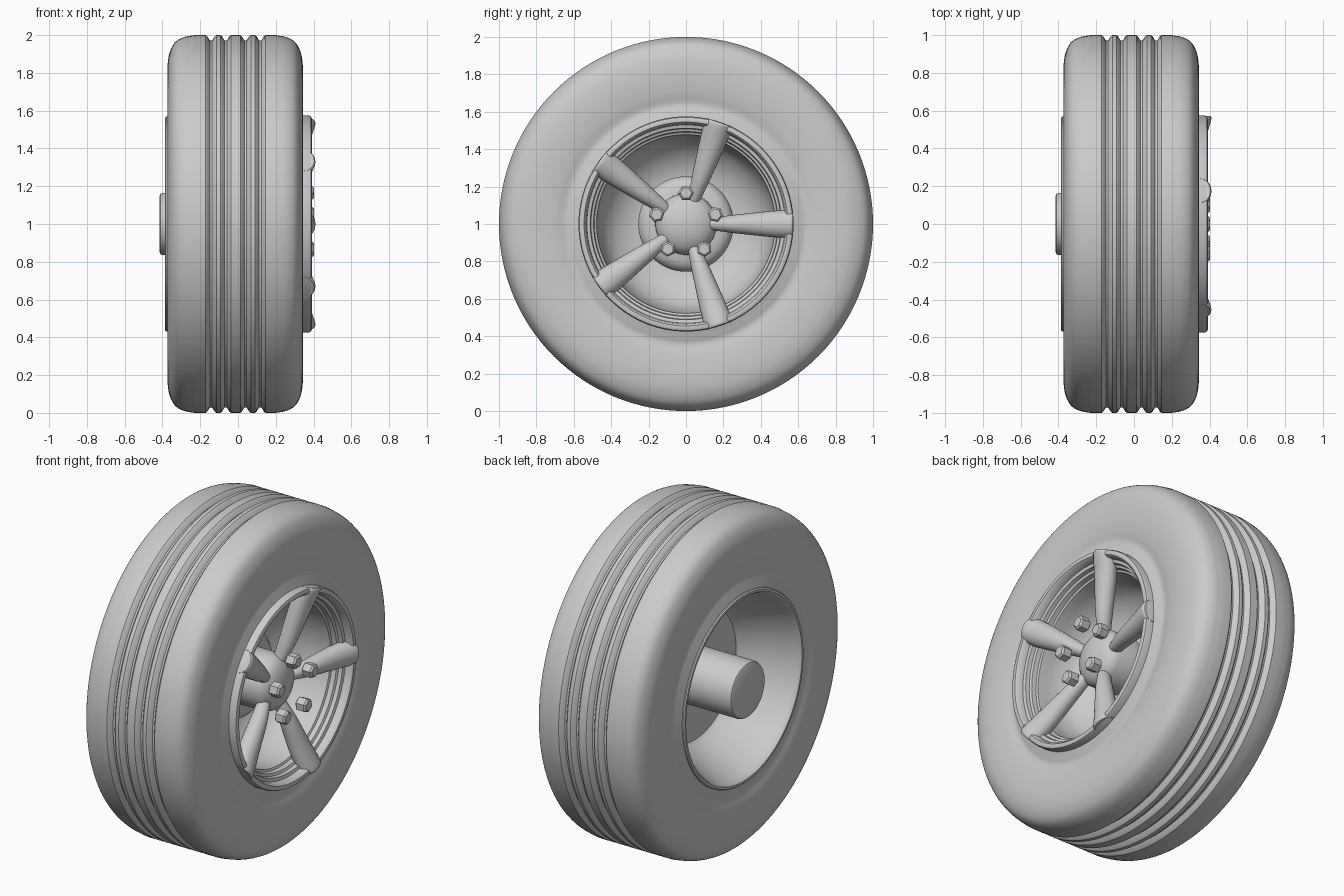
import bpy, bmesh
from math import sin, cos, pi, radians
from mathutils import Vector, Matrix

if "Cube" in bpy.data.objects:
    bpy.data.objects.remove(bpy.data.objects["Cube"])

CENTRE = Matrix.Translation((0, 0, 1))


def finish(name, bm, angle=35):
    bmesh.ops.recalc_face_normals(bm, faces=bm.faces)
    me = bpy.data.meshes.new(name)
    bm.to_mesh(me)
    bm.free()
    ob = bpy.data.objects.new(name, me)
    bpy.context.collection.objects.link(ob)
    bpy.ops.object.select_all(action='DESELECT')
    ob.select_set(True)
    bpy.context.view_layer.objects.active = ob
    bpy.ops.object.shade_smooth_by_angle(angle=radians(angle))
    return ob


def smooth(pts, n=5):
    """Catmull-Rom curve through the profile points."""
    v = [Vector(p) for p in pts]
    v = [2 * v[0] - v[1]] + v + [2 * v[-1] - v[-2]]
    out = []
    for a, b, c, d in zip(v, v[1:], v[2:], v[3:]):
        for i in range(n):
            t = i / n
            out.append(0.5 * (2 * b + (c - a) * t + (2 * a - 5 * b + 4 * c - d) * t ** 2
                              + (3 * b - a - 3 * c + d) * t ** 3))
    return [tuple(p) for p in out + [v[-2]]]


def loft(bm, rings, closed_ends=False):
    loops = [[bm.verts.new(p) for p in ring] for ring in rings]
    for a, b in zip(loops, loops[1:]):
        for i in range(len(a)):
            j = (i + 1) % len(a)
            bm.faces.new((a[i], a[j], b[j], b[i]))
    if closed_ends:
        bm.faces.new(loops[0])
        bm.faces.new(loops[-1])


def lathe(name, profile, segs=96, angle=35):
    """Revolve (x, radius) points about the axle."""
    bm = bmesh.new()
    loft(bm, [[(x, r * cos(2 * pi * i / segs), 1 + r * sin(2 * pi * i / segs))
               for i in range(segs)] for x, r in profile])
    bmesh.ops.remove_doubles(bm, verts=bm.verts, dist=1e-4)
    return finish(name, bm, angle)


# Tyre: rounded sidewalls and four tread grooves
side = smooth([(.345, .565), (.332, .61), (.325, .645), (.336, .70), (.343, .77), (.343, .84),
               (.333, .905), (.305, .96), (.26, .988), (.20, 1.0)])
tread = []
for g in (.118, .04, -.065, -.143):
    tread += [(g + .028, 1.0), (g + .02, .994), (g + .006, .972),
              (g - .006, .972), (g - .02, .994), (g - .028, 1.0)]
other_side = [(-.03 - x, r) for x, r in reversed(side)]
lathe("tyre", side + tread + other_side, 128)

# Rim: outer lip, stepped seat, deep dish
lip = [(.30, .575), (.375, .575), (.386, .570), (.391, .558), (.389, .545), (.378, .535),
       (.345, .530), (.340, .512), (.318, .508), (.312, .494), (.285, .490), (.28, .478)]
dish = smooth([(.27, .477), (.17, .465), (.08, .43), (.01, .36), (-.03, .27), (-.04, .16)])
lathe("rim_front", lip + dish)

# Inner barrel seen from the back
barrel = [(-.30, .57), (-.38, .57), (-.386, .563), (-.386, .55), (-.378, .543)]
barrel += smooth([(-.36, .535), (-.28, .505), (-.19, .465), (-.12, .43), (-.07, .40)])
lathe("rim_barrel", barrel + [(-.06, .39), (-.06, .16)])

# Hub: axle housing, flange and domed cap
lathe("hub", [(-.415, 0), (-.415, .15), (-.410, .160), (-.400, .165), (-.03, .165), (-.03, .255),
              (.03, .255), (.055, .245), (.075, .225), (.085, .20), (.09, .165), (.23, .163),
              (.26, .152), (.285, .125), (.303, .085), (.313, .04), (.315, 0)], 64)

# Five tapered oval spokes: (radius, x, half width, half depth)
path = [(.10, .235, .030, .035), (.16, .255, .036, .042), (.25, .278, .048, .050),
        (.36, .300, .060, .056), (.46, .322, .070, .060), (.53, .341, .074, .062),
        (.56, .350, .073, .060), (.572, .352, .066, .052)]
for k in range(5):
    bm = bmesh.new()
    loft(bm, [[(x + d * sin(2 * pi * i / 24), w * cos(2 * pi * i / 24), r) for i in range(24)]
              for r, x, w, d in smooth(path, 3)], True)
    rot = Matrix.Rotation(radians(72 * k - 90), 4, 'X')
    bm.transform(CENTRE @ rot)
    finish(f"spoke_{k + 1}", bm, 50)

# Five hexagonal lug nuts with chamfered ends
for k in range(5):
    bm = bmesh.new()
    loft(bm, [[(x, r * cos(pi / 3 * i), .165 + r * sin(pi / 3 * i)) for i in range(6)]
              for x, r in [(.335, .032), (.343, .042), (.393, .042), (.403, .031)]], True)
    bm.transform(CENTRE @ Matrix.Rotation(radians(72 * k), 4, 'X'))
    finish(f"lug_nut_{k + 1}", bm, 20)
